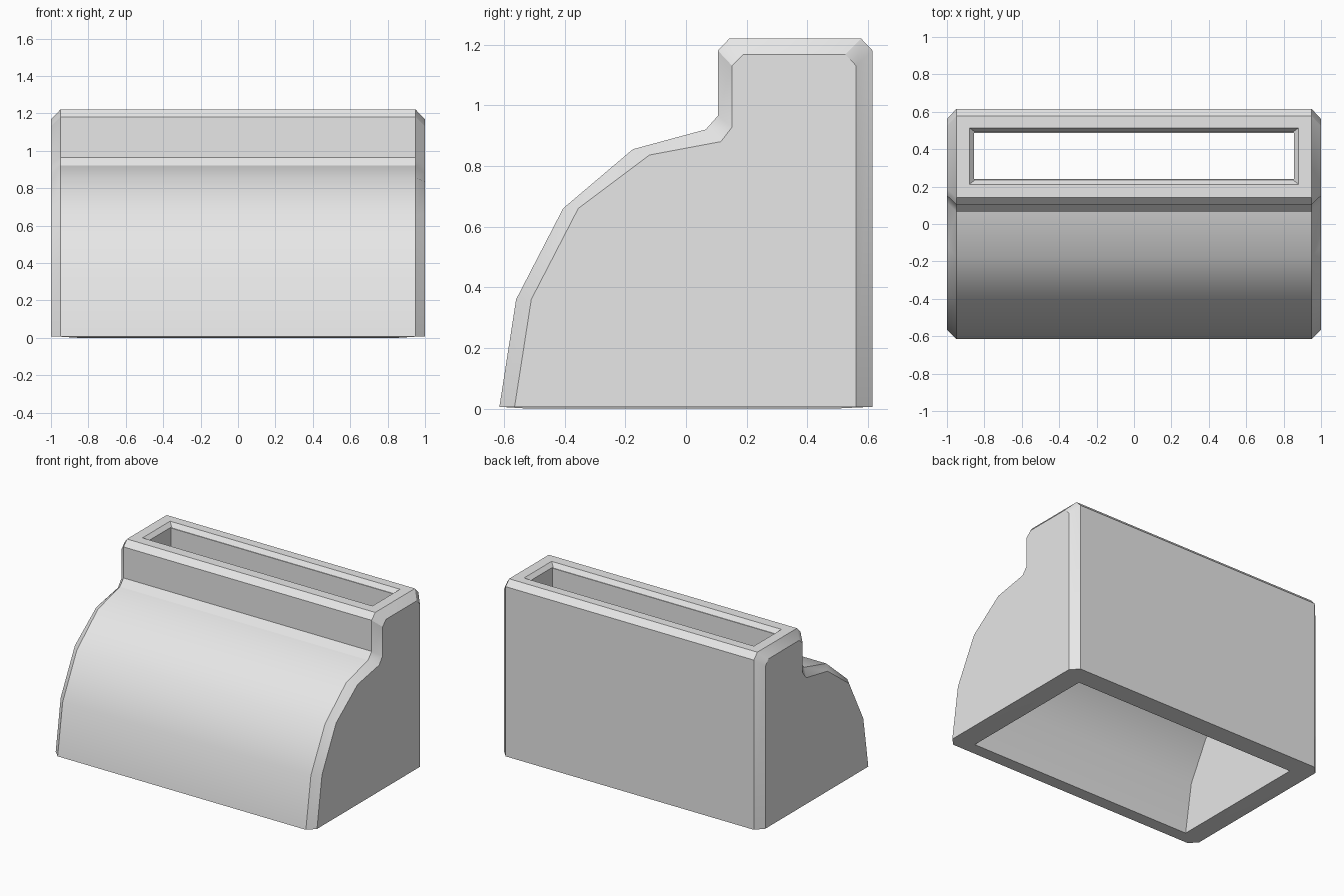
import bpy
import bmesh
import math

cube = bpy.data.objects.get("Cube")
if cube:
    bpy.data.objects.remove(cube, do_unlink=True)

BASE = 0.006


def loft(name, sections):
    """Closed solid through matching rings of 3D points."""
    bm = bmesh.new()
    rings = [[bm.verts.new(p) for p in ring] for ring in sections]
    for a, b in zip(rings, rings[1:]):
        for i in range(len(a)):
            j = (i + 1) % len(a)
            bm.faces.new((a[i], a[j], b[j], b[i]))
    bm.faces.new(rings[0])
    bm.faces.new(rings[-1])
    bmesh.ops.recalc_face_normals(bm, faces=bm.faces)
    mesh = bpy.data.meshes.new(name)
    bm.to_mesh(mesh)
    bm.free()
    obj = bpy.data.objects.new(name, mesh)
    bpy.context.collection.objects.link(obj)
    return obj


def across(profile, x):
    return [(x, y, z) for y, z in profile]


def rectangle(x, y0, y1, z):
    return [(-x, y0, z), (x, y0, z), (x, y1, z), (-x, y1, z)]


# Side profiles as (y, z): full body, and the inset one on the end faces
full = [(-0.615, BASE), (-0.56, 0.36), (-0.405, 0.66), (-0.175, 0.855),
        (0.065, 0.92), (0.105, 0.965), (0.105, 1.18), (0.143, 1.22),
        (0.577, 1.22), (0.615, 1.18), (0.615, BASE)]
inset = [(-0.565, BASE), (-0.51, 0.36), (-0.355, 0.66), (-0.12, 0.836),
         (0.115, 0.88), (0.152, 0.928), (0.152, 1.13), (0.19, 1.168),
         (0.525, 1.168), (0.561, 1.13), (0.561, BASE)]
hollow = [(-0.52, -0.1), (-0.52, BASE), (-0.465, 0.33), (-0.325, 0.59),
          (-0.13, 0.755), (0.135, 0.83), (0.24, 0.93), (0.24, 1.3),
          (0.487, 1.3), (0.487, -0.1)]

# Body with chamfered ends
body = loft("curved_holder_body", [across(inset, -1), across(full, -0.95),
                                   across(full, 0.95), across(inset, 1)])

# Hollow inside and flared slot mouth
cavity = loft("cavity_cutter", [across(hollow, -0.855), across(hollow, 0.855)])
mouth = loft("slot_mouth_cutter", [rectangle(0.85, 0.235, 0.492, 1.19),
                                   rectangle(0.89, 0.205, 0.522, 1.23)])
for cutter in (cavity, mouth):
    cutter.hide_render = True
    mod = body.modifiers.new(cutter.name, "BOOLEAN")
    mod.operation = "DIFFERENCE"
    mod.solver = "EXACT"
    mod.object = cutter

bpy.context.view_layer.update()
graph = bpy.context.evaluated_depsgraph_get()
result = bpy.data.meshes.new_from_object(body.evaluated_get(graph))
body.modifiers.clear()
body.data = result
for cutter in (cavity, mouth):
    bpy.data.objects.remove(cutter, do_unlink=True)

# Inner edge of the bottom rim sits slightly lower than the outer edge
for v in body.data.vertices:
    if v.co.z < 0.02 and abs(v.co.x) < 0.9 and -0.55 < v.co.y < 0.52:
        v.co.z = 0

# Plain grey finish
grey = bpy.data.materials.new("light grey")
grey.use_nodes = True
colour = (0.8, 0.8, 0.8, 1)
grey.diffuse_color = colour
grey.node_tree.nodes["Principled BSDF"].inputs["Base Color"].default_value = colour
body.data.materials.clear()
body.data.materials.append(grey)

bpy.ops.object.select_all(action="DESELECT")
body.select_set(True)
bpy.context.view_layer.objects.active = body
bpy.ops.object.shade_smooth_by_angle(angle=math.radians(30))
